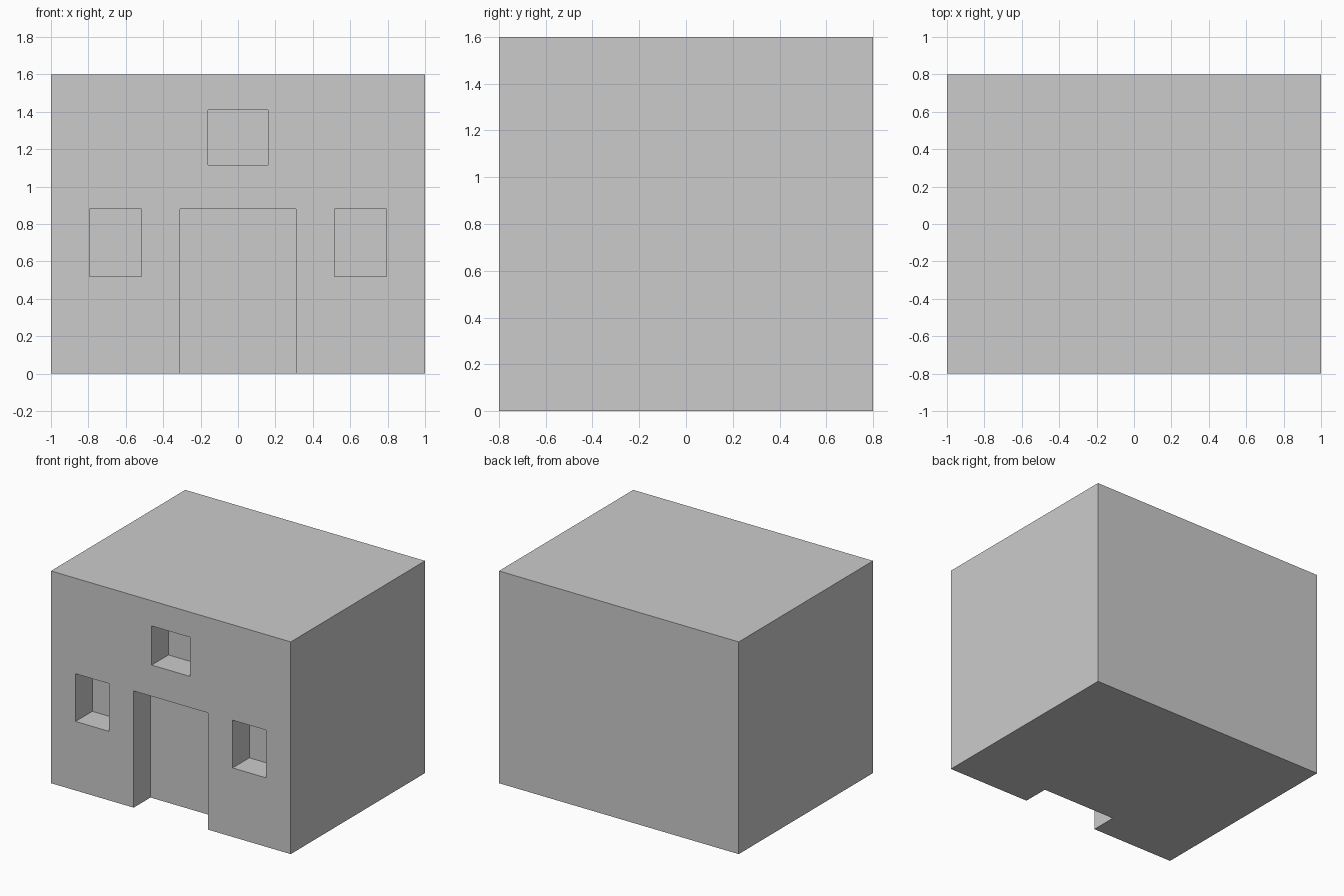
import bpy

if "Cube" in bpy.data.objects:
    bpy.data.objects.remove(bpy.data.objects["Cube"])


def box(name, x0, x1, y0, y1, z0, z1):
    """Axis-aligned box between two corners."""
    bpy.ops.mesh.primitive_cube_add(
        size=1, location=((x0 + x1) / 2, (y0 + y1) / 2, (z0 + z1) / 2))
    ob = bpy.context.object
    ob.name = name
    ob.scale = (x1 - x0, y1 - y0, z1 - z0)
    bpy.ops.object.transform_apply(location=True, rotation=True, scale=True)
    return ob


FRONT, DEPTH = -0.8, 0.2

# Solid building block
building = box("building", -1, 1, -0.8, 0.8, 0, 1.6)

# Recesses in the front wall: name, x range, z range (doorway runs out of the bottom)
recesses = [
    ("doorway", -0.31, 0.31, -0.2, 0.88),
    ("upper_window", -0.16, 0.16, 1.115, 1.41),
    ("right_window", 0.515, 0.795, 0.52, 0.88),
    ("left_window", -0.795, -0.515, 0.52, 0.88),
]
for name, x0, x1, z0, z1 in recesses:
    cutter = box(name + "_cutter", x0, x1, FRONT - 0.2, FRONT + DEPTH, z0, z1)
    cutter.hide_render = True
    mod = building.modifiers.new(name, 'BOOLEAN')
    mod.operation = 'DIFFERENCE'
    mod.solver = 'EXACT'
    mod.object = cutter
    bpy.context.view_layer.objects.active = building
    bpy.ops.object.modifier_apply(modifier=mod.name)
    bpy.data.objects.remove(cutter)
